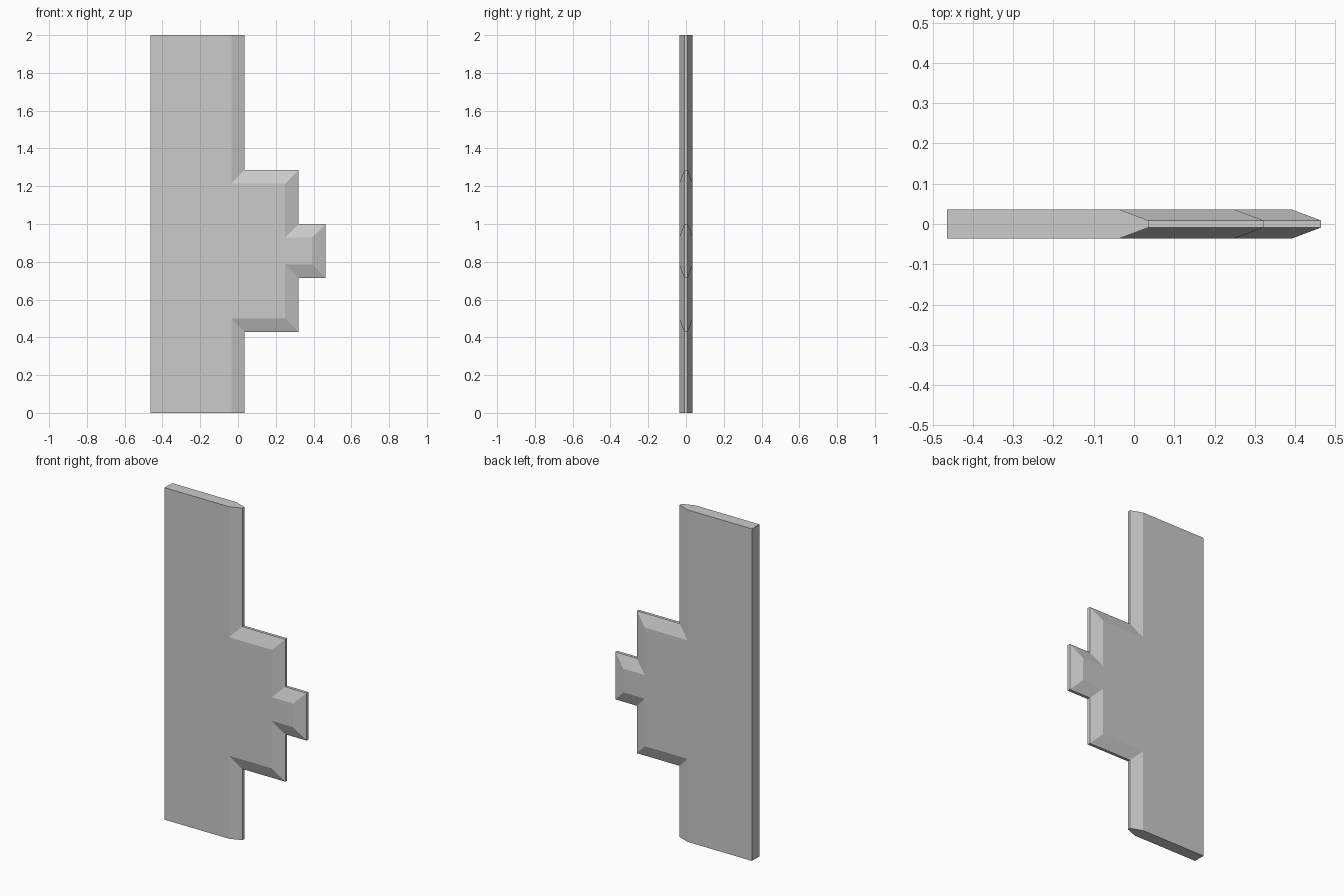
import bpy, bmesh

if "Cube" in bpy.data.objects:
    bpy.data.objects.remove(bpy.data.objects["Cube"])

U = 1 / 14            # modelling unit: the blade is 28 units tall
HALF = U / 2          # half thickness of the flat body
EDGE = U / 8          # half thickness of the blunt cutting edge
LEFT, TOP = -6.5, 28

# Stepped cutting edge, bottom to top, and its copy set in by one unit
outer = [(0.5, 0), (0.5, 6), (4.5, 6), (4.5, 10), (6.5, 10),
         (6.5, 14), (4.5, 14), (4.5, 18), (0.5, 18), (0.5, TOP)]
inner = [(-0.5, 0), (-0.5, 7), (3.5, 7), (3.5, 11), (5.5, 11),
         (5.5, 13), (3.5, 13), (3.5, 17), (-0.5, 17), (-0.5, TOP)]

bm = bmesh.new()


def ring(points, y):
    return [bm.verts.new((x * U, y, z * U)) for x, z in points]


# Front and back: flat panel plus sloped bevels
sides = []
for s in (-1, 1):
    spine = ring([(LEFT, TOP), (LEFT, 0)], s * HALF)
    flat = ring(inner, s * HALF)
    edge = ring(outer, s * EDGE)
    bm.faces.new(flat + spine)
    for i in range(len(edge) - 1):
        bm.faces.new((flat[i], edge[i], edge[i + 1], flat[i + 1]))
    sides.append((spine, flat, edge))

# Blunt cutting edge, back spine, and the two end caps
(sp_a, fl_a, ed_a), (sp_b, fl_b, ed_b) = sides
for i in range(len(ed_a) - 1):
    bm.faces.new((ed_a[i], ed_b[i], ed_b[i + 1], ed_a[i + 1]))
bm.faces.new((sp_a[0], sp_a[1], sp_b[1], sp_b[0]))
for end, sp in ((0, 1), (-1, 0)):
    bm.faces.new((sp_a[sp], fl_a[end], ed_a[end],
                  ed_b[end], fl_b[end], sp_b[sp]))

bmesh.ops.recalc_face_normals(bm, faces=bm.faces)
mesh = bpy.data.meshes.new("stepped_blade")
bm.to_mesh(mesh)
bm.free()
blade = bpy.data.objects.new("stepped_blade", mesh)
bpy.context.collection.objects.link(blade)
